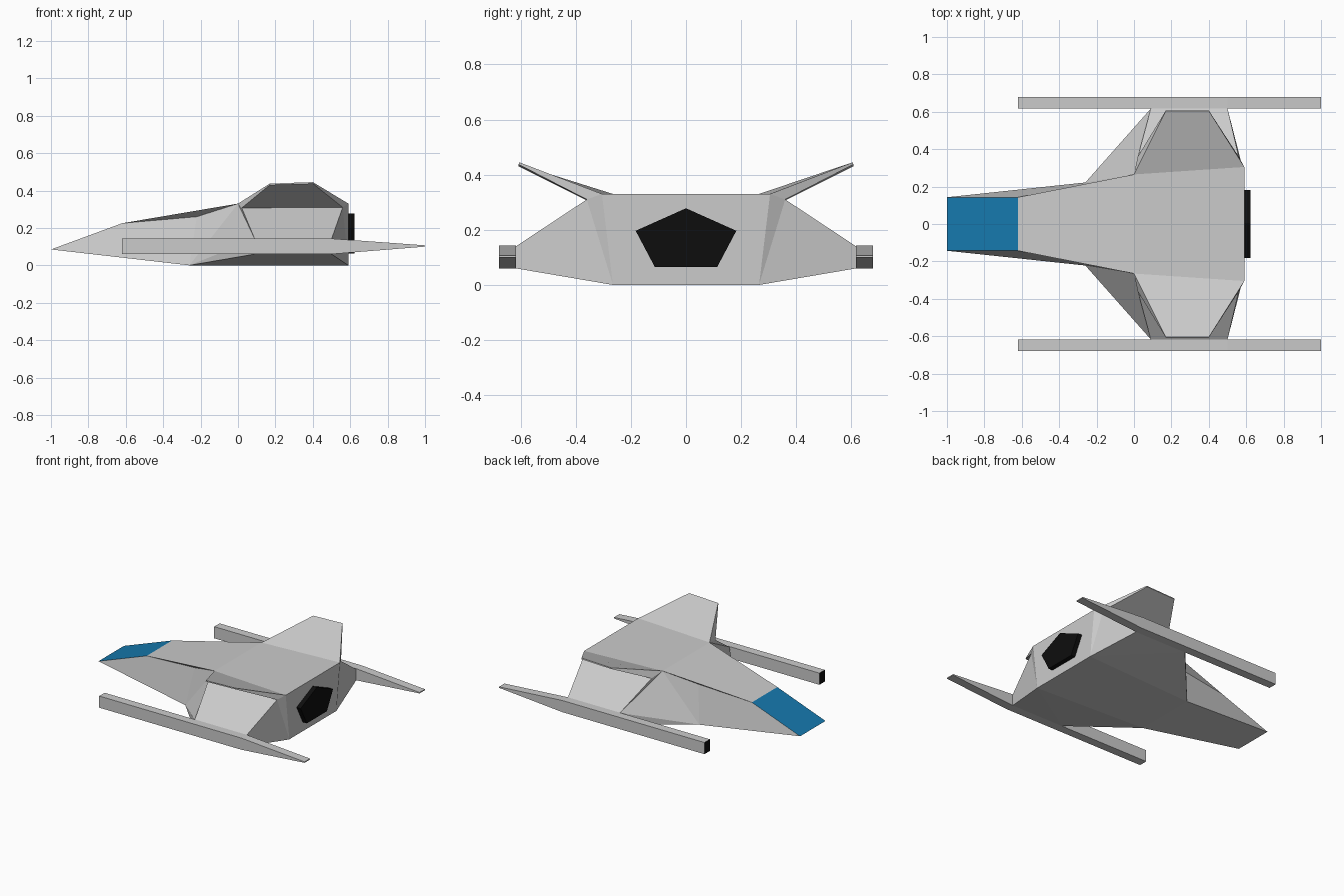
import bpy, bmesh, math

if "Cube" in bpy.data.objects:
    bpy.data.objects.remove(bpy.data.objects["Cube"])


def material(name, color):
    m = bpy.data.materials.new(name)
    m.diffuse_color = color
    m.use_nodes = True
    m.node_tree.nodes["Principled BSDF"].inputs["Base Color"].default_value = m.diffuse_color
    return m


black = material("black", (0.004, 0.004, 0.004, 1))
blue = material("blue_glass", (0.008, 0.19, 0.42, 1))
grey = material("rail_grey", (0.8, 0.8, 0.8, 1))


def make(name, verts, faces, mats=(), closed=True):
    me = bpy.data.meshes.new(name)
    me.from_pydata(verts, [], faces)
    if closed:
        bm = bmesh.new()
        bm.from_mesh(me)
        bmesh.ops.recalc_face_normals(bm, faces=bm.faces)
        bm.to_mesh(me)
        bm.free()
    for m in mats:
        me.materials.append(m)
    ob = bpy.data.objects.new(name, me)
    bpy.context.collection.objects.link(ob)
    return ob


# Hull: named corner points of the +y half
P = {
    "nose": (-1, .143, .085), "glass": (-.62, .143, .225),
    "neck": (-.22, .175, .26), "keel": (-.26, .222, 0),
    "shoulder": (0, .265, .33), "aft_top": (.59, .305, .33),
    "aft_low": (.59, .265, 0),
    "root_f": (.02, .36, .307), "root_b": (.56, .36, .31),
    "pod_ft": (.09, .617, .14), "pod_fb": (.09, .617, .06),
    "pod_bt": (.5, .617, .14), "pod_bb": (.5, .617, .06),
    "tip_f": (.17, .605, .437), "tip_b": (.4, .605, .445),
    "tip_fl": (.17, .607, .43), "tip_bl": (.4, .607, .437),
}
# Faces that repeat on both sides: nose, shoulder, pod, fin, tail, belly
SIDE = [
    "nose glass neck keel",
    "glass shoulder neck",
    "neck shoulder keel",
    "shoulder pod_ft keel",
    "keel pod_ft pod_fb",
    "shoulder root_f pod_ft",
    "root_f root_b pod_bt pod_ft",
    "pod_ft pod_bt pod_bb pod_fb",
    "shoulder tip_f tip_b aft_top",
    "root_f tip_fl tip_bl root_b",
    "shoulder tip_f tip_fl root_f",
    "tip_f tip_b tip_bl tip_fl",
    "aft_top tip_b tip_bl root_b",
    "aft_low aft_top root_b",
    "aft_low root_b pod_bt pod_bb",
    "keel pod_fb aft_low",
    "pod_fb pod_bb aft_low",
]
# Edges bridged straight across to the other side
ACROSS = ["glass shoulder", "shoulder aft_top", "aft_top aft_low",
          "aft_low keel", "keel nose"]

names = list(P)
n = len(names)
verts = [P[k] for k in names] + [(x, -y, z) for x, y, z in P.values()]
faces = []
for line in SIDE:
    f = [names.index(k) for k in line.split()]
    faces += [f, [i + n for i in reversed(f)]]
for line in ACROSS:
    a, b = [names.index(k) for k in line.split()]
    faces.append([a, b, b + n, a + n])
make("hull", verts, faces)

# Sloped cockpit window closing the nose
x0, y0, z0 = P["nose"]
x1, y1, z1 = P["glass"]
make("cockpit_window",
     [(x0, -y0, z0), (x1, -y1, z1), (x1, y1, z1), (x0, y0, z0)],
     [(0, 1, 2, 3)], [blue], closed=False)


def extrude(name, profile, offset, mats=()):
    k = len(profile)
    vs = profile + [tuple(a + b for a, b in zip(p, offset)) for p in profile]
    fs = [list(range(k)), list(range(k, 2 * k))]
    fs += [[i, (i + 1) % k, (i + 1) % k + k, i + k] for i in range(k)]
    return make(name, vs, fs, mats)


# Side rails with tapered tails and black front ends
for side, s in (("left", -1), ("right", 1)):
    prof = [(-.62, .06), (.5, .06), (1, .1), (1, .107), (.5, .143), (-.62, .143)]
    rail = extrude(side + "_rail", [(x, s * .617, z) for x, z in prof],
                   (0, s * .061, 0), [grey, black])
    for f in rail.data.polygons:
        if f.center.x < -.61:
            f.material_index = 1

# Five-sided engine nozzle
penta = [(.585, .192 * math.sin(i * math.tau / 5), .16 + .118 * math.cos(i * math.tau / 5))
         for i in range(5)]
extrude("engine_nozzle", penta, (.037, 0, 0), [black])
